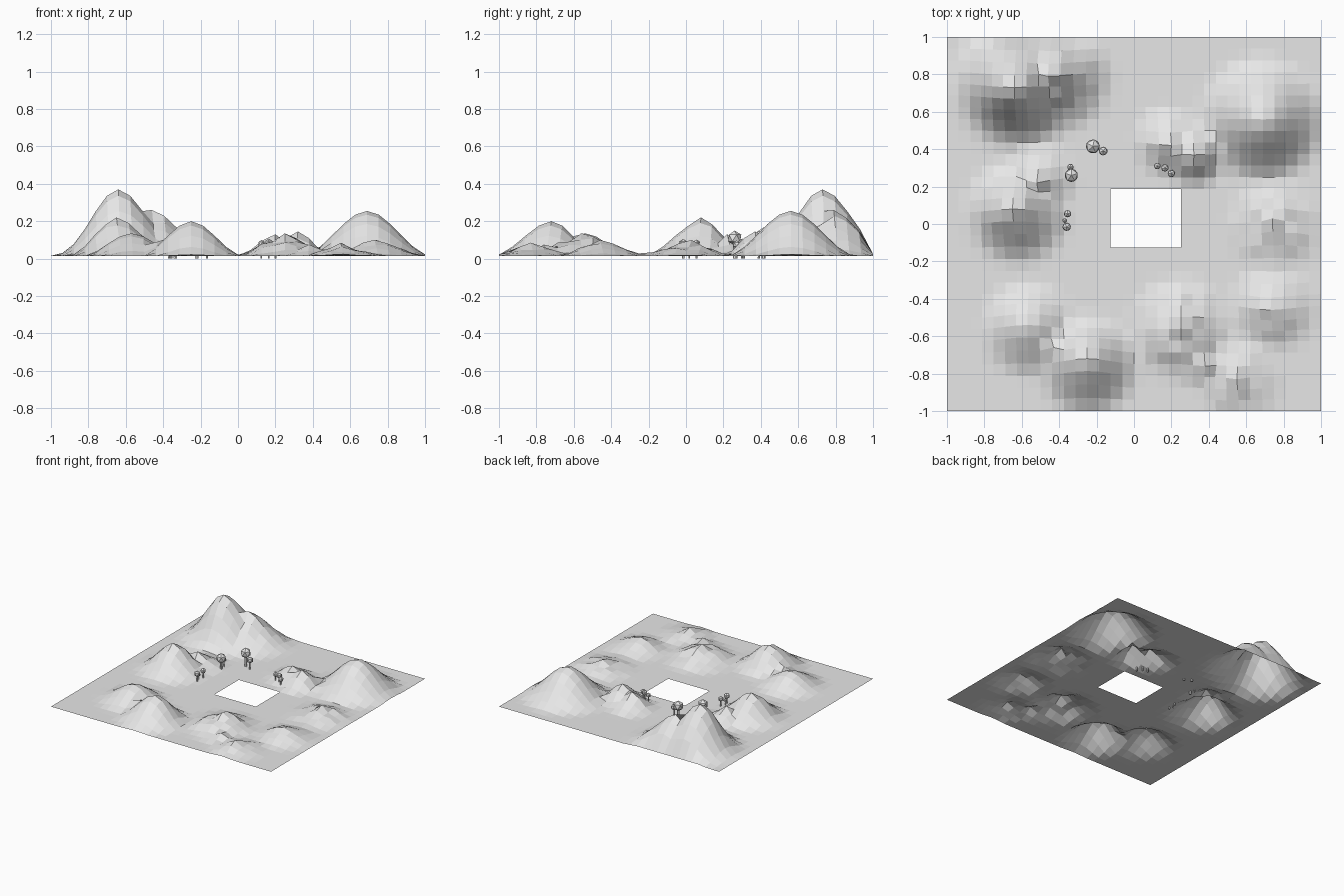
import bpy
import bmesh
import random
from mathutils import Vector, Matrix

random.seed(4)
GROUND = 0.015
STEP = 1 / 16

default_cube = bpy.data.objects.get("Cube")
if default_cube:
    bpy.data.objects.remove(default_cube, do_unlink=True)

# One plain grey for everything
grey = bpy.data.materials.new("plain_grey")
grey.use_nodes = True
grey.diffuse_color = (0.8, 0.8, 0.8, 1)
shader = next(n for n in grey.node_tree.nodes if n.type == "BSDF_PRINCIPLED")
shader.inputs["Base Color"].default_value = grey.diffuse_color


def make_object(name, bm):
    mesh = bpy.data.meshes.new(name)
    bm.to_mesh(mesh)
    bm.free()
    mesh.materials.append(grey)
    obj = bpy.data.objects.new(name, mesh)
    bpy.context.collection.objects.link(obj)
    return obj


# Hills: peak x, peak y, peak height, radius, sharpness, roughness
HILLS = [
    (-0.64, 0.73, 0.37, 0.4, 1.5, 0),
    (-0.46, 0.79, 0.26, 0.36, 1.3, 0.25),
    (-0.65, 0.08, 0.22, 0.3, 1.2, 0.1),
    (-0.52, 0.22, 0.13, 0.2, 1, 0.4),
    (-0.57, -0.54, 0.135, 0.27, 1, 0),
    (-0.43, -0.66, 0.09, 0.14, 1, 0.3),
    (-0.25, -0.72, 0.2, 0.28, 1, 0),
    (0.69, 0.56, 0.255, 0.35, 1, 0),
    (0.32, 0.37, 0.145, 0.18, 1, 0),
    (0.2, 0.42, 0.13, 0.2, 1, 0.3),
    (0.25, -0.56, 0.135, 0.3, 1, 0.45),
    (0.73, -0.46, 0.1, 0.25, 1, 0.2),
    (0.74, 0.03, 0.1, 0.27, 1, 0.5),
    (0.55, -0.83, 0.085, 0.24, 1, 0.5),
    (0.38, -0.76, 0.075, 0.14, 1, 0.3),
]


def smooth_falloff(distance, radius):
    t = max(0, 1 - distance / radius)
    return t * t * (3 - 2 * t)


# Terrain sheet with a rectangular opening
bm = bmesh.new()
bmesh.ops.create_grid(bm, x_segments=32, y_segments=32, size=1)
opening = []
for face in bm.faces:
    c = face.calc_center_median()
    if -0.125 < c.x < 0.25 and -0.125 < c.y < 0.1875:
        opening.append(face)
bmesh.ops.delete(bm, geom=opening, context="FACES")

for v in bm.verts:
    start = v.co.xy.copy()
    rise, shift = 0, Vector((0, 0))
    for x, y, top, radius, sharp, rough in HILLS:
        peak = Vector((x, y))
        nearest = Vector((round(x / STEP), round(y / STEP))) * STEP
        away = (start - nearest).length
        weight = smooth_falloff(away, radius) ** sharp
        if away > STEP / 2:
            weight *= 1 - rough * random.random()
        height = (top - GROUND) * weight
        if height > rise:
            rise, shift = height, (peak - nearest) * weight
    if max(abs(start.x), abs(start.y)) > 0.99:
        rise, shift = min(rise, 0.01), Vector((0, 0))
    v.co = (start.x + shift.x, start.y + shift.y, GROUND + rise)
make_object("terrain", bm)

# Trees: x, y, crown radius, crown centre height
TREES = [
    (-0.22, 0.415, 0.042, 0.125),
    (-0.165, 0.39, 0.026, 0.09),
    (-0.335, 0.26, 0.04, 0.11),
    (-0.34, 0.305, 0.019, 0.08),
    (-0.355, 0.055, 0.022, 0.08),
    (-0.36, -0.015, 0.025, 0.08),
    (-0.37, 0.018, 0.014, 0.06),
    (0.125, 0.31, 0.02, 0.08),
    (0.165, 0.3, 0.022, 0.085),
    (0.2, 0.27, 0.022, 0.075),
]


def add_tree(x, y, radius, height):
    bm = bmesh.new()
    bmesh.ops.create_cone(bm, cap_ends=True, segments=6, radius1=radius / 4,
                          radius2=radius / 5, depth=height,
                          matrix=Matrix.Translation((x, y, height / 2)))
    make_object("tree_trunk", bm)
    bm = bmesh.new()
    turn = Matrix.Rotation(random.uniform(0, 3), 4, "Z")
    bmesh.ops.create_icosphere(bm, subdivisions=1, radius=radius,
                               matrix=Matrix.Translation((x, y, height)) @ turn)
    make_object("tree_crown", bm)


for tree in TREES:
    add_tree(*tree)
